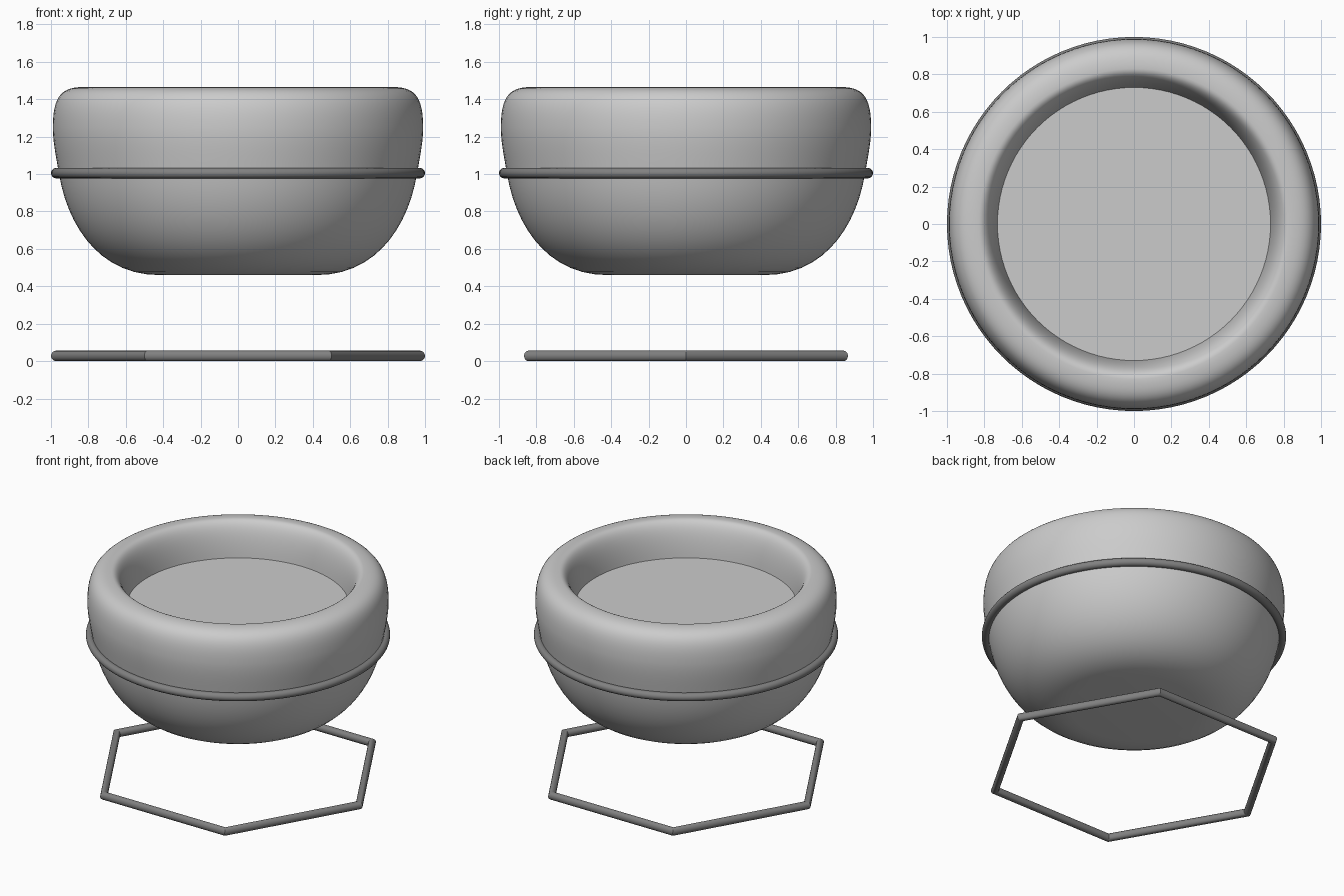
import bpy, bmesh, math
from mathutils import Vector
from mathutils.geometry import interpolate_bezier

cube = bpy.data.objects.get("Cube")
if cube:
    bpy.data.objects.remove(cube, do_unlink=True)


def material(name, value):
    mat = bpy.data.materials.new(name)
    mat.use_nodes = True
    colour = (value, value, value, 1)
    mat.diffuse_color = colour
    mat.node_tree.nodes["Principled BSDF"].inputs["Base Color"].default_value = colour
    return mat


light_grey = material("light grey", 0.6)
dark_grey = material("dark grey", 0.22)


def finish(obj, name, mat, angle=30):
    obj.name = obj.data.name = name
    obj.data.materials.append(mat)
    bpy.ops.object.select_all(action="DESELECT")
    obj.select_set(True)
    bpy.context.view_layer.objects.active = obj
    bpy.ops.object.shade_smooth_by_angle(angle=math.radians(angle))


def lathe(name, profile, mat, steps=96):
    bm = bmesh.new()
    verts = [bm.verts.new((r, 0, z)) for r, z in profile]
    edges = [bm.edges.new(pair) for pair in zip(verts, verts[1:])]
    bmesh.ops.spin(bm, geom=verts + edges, axis=(0, 0, 1), cent=(0, 0, 0),
                   angle=math.tau, steps=steps)
    bmesh.ops.remove_doubles(bm, verts=bm.verts, dist=0.0005)
    bmesh.ops.recalc_face_normals(bm, faces=bm.faces)
    mesh = bpy.data.meshes.new(name)
    bm.to_mesh(mesh)
    bm.free()
    obj = bpy.data.objects.new(name, mesh)
    bpy.context.collection.objects.link(obj)
    finish(obj, name, mat)


# Bowl: knot, handle, handle, knot for each curve, as radius and height
curves = [
    ((0.42, 0.46), (0.74, 0.46), (0.91, 0.72), (0.957, 1.0)),
    ((0.957, 1.0), (0.972, 1.09), (0.99, 1.17), (0.99, 1.25)),
    ((0.99, 1.25), (0.99, 1.42), (0.94, 1.465), (0.83, 1.465)),
    ((0.83, 1.465), (0.775, 1.465), (0.745, 1.36), (0.73, 1.22)),
]
profile = [(0, 0.46)]
for curve in curves:
    points = interpolate_bezier(*[Vector((r, z, 0)) for r, z in curve], 14)
    profile += [(p.x, p.y) for p in points[:-1]]
profile += [(0.73, 1.22), (0, 1.22)]
lathe("bowl", profile, light_grey)


# Band around the bowl and the six-sided base frame
def ring(name, height, sides):
    bpy.ops.mesh.primitive_torus_add(
        major_radius=0.972, minor_radius=0.028, major_segments=sides,
        minor_segments=16, location=(0, 0, height))
    finish(bpy.context.object, name, dark_grey)


ring("bowl_band", 1.005, 96)
ring("base_frame", 0.028, 6)
